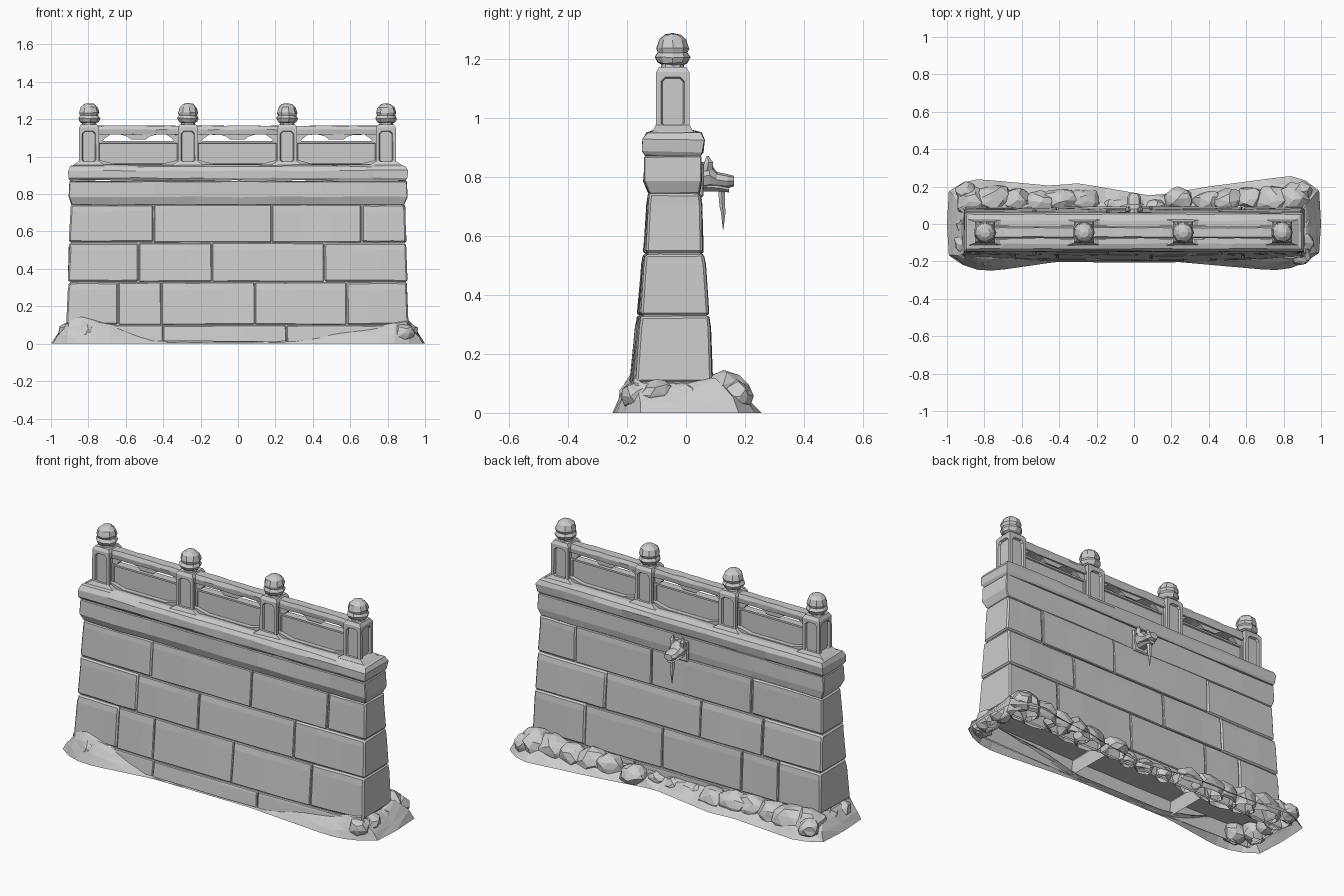
import bpy, bmesh, math, random
from mathutils import Vector

random.seed(4)
if "Cube" in bpy.data.objects:
    bpy.data.objects.remove(bpy.data.objects["Cube"])

stone = bpy.data.materials.new("grey_stone")
stone.use_nodes = True
GREY = (0.6, 0.6, 0.6, 1)
stone.diffuse_color = GREY
stone.node_tree.nodes["Principled BSDF"].inputs["Base Color"].default_value = GREY
CY = -0.045  # centre line of the balustrade


def finish(name, bm, bevel=0.0, recalc=True):
    if recalc:
        bmesh.ops.recalc_face_normals(bm, faces=bm.faces)
    me = bpy.data.meshes.new(name)
    bm.to_mesh(me)
    bm.free()
    me.materials.append(stone)
    ob = bpy.data.objects.new(name, me)
    bpy.context.collection.objects.link(ob)
    if bevel:
        m = ob.modifiers.new("worn_edges", "BEVEL")
        m.width, m.segments, m.angle_limit = bevel, 1, math.radians(40)


def jitter(bm, amount):
    for v in bm.verts:
        v.co += Vector([random.uniform(-amount, amount) for _ in range(3)])


def loft(rings, cuts=0):
    """Stack rectangles (z, x0, x1, y0, y1) into a closed solid."""
    bm = bmesh.new()
    loops = [[bm.verts.new(p) for p in ((x0, y0, z), (x1, y0, z), (x1, y1, z), (x0, y1, z))]
             for z, x0, x1, y0, y1 in rings]
    for a, b in zip(loops, loops[1:]):
        for i in range(4):
            j = (i + 1) % 4
            bm.faces.new((a[i], a[j], b[j], b[i]))
    bm.faces.new(loops[0][::-1])
    bm.faces.new(loops[-1])
    if cuts:
        along = [e for e in bm.edges if abs(e.verts[0].co.x - e.verts[1].co.x) > 0.1]
        bmesh.ops.subdivide_edges(bm, edges=along, cuts=cuts, use_grid_fill=True)
    bmesh.ops.recalc_face_normals(bm, faces=bm.faces)
    return bm


def open_bottom(bm):
    under = [f for f in bm.faces if f.normal.z < -0.9]
    bmesh.ops.delete(bm, geom=under, context="FACES")


def prism(name, outline, y0, y1, bevel=0.0):
    """Extrude an (x, z) outline between two depths."""
    bm = bmesh.new()
    f = bm.faces.new([bm.verts.new((x, y0, z)) for x, z in outline])
    r = bmesh.ops.extrude_face_region(bm, geom=[f])
    bmesh.ops.translate(bm, vec=(0, y1 - y0, 0),
                        verts=[v for v in r["geom"] if isinstance(v, bmesh.types.BMVert)])
    finish(name, bm, bevel)


def lerp(table, t):
    for (a, u), (b, v) in zip(table, table[1:]):
        if t <= b:
            return u + (v - u) * max(0, t - a) / (b - a)
    return table[-1][1]


# Battered wall: stone blocks in courses around a recessed hollow core
levels = [(0.01, 0.92, -0.18, 0.09), (0.10, 0.915, -0.17, 0.088), (0.33, 0.905, -0.15, 0.075),
          (0.54, 0.9, -0.135, 0.056), (0.745, 0.893, -0.122, 0.048)]
joints = [(-0.4, 0.26), (-0.64, -0.41, 0.09, 0.58), (-0.53, -0.14, 0.46), (-0.45, 0.18, 0.66)]


def bow(bm):
    for v in bm.verts:
        if v.co.y < CY:
            v.co.y -= 0.022 * (1 - (v.co.x / 0.93) ** 2) * max(0, 1 - v.co.z / 0.9)


core = loft([(z, -x + 0.01, x - 0.01, y0 + 0.007, y1 - 0.007) for z, x, y0, y1 in levels], 8)
bow(core)
open_bottom(core)
finish("wall_core", core, recalc=False)
GAP = 0.002
for c, cut in enumerate(joints):
    (za, xa, fa, ba), (zb, xb, fb, bb) = levels[c], levels[c + 1]
    for i in range(len(cut) + 1):
        first, last = i == 0, i == len(cut)
        l0, l1 = (-xa, -xb) if first else (cut[i - 1] + GAP,) * 2
        r0, r1 = (xa, xb) if last else (cut[i] - GAP,) * 2
        out = random.uniform(0, 0.004)
        zm = za + (zb - za) * 0.82
        bm = loft([(za + GAP, l0, r0, fa - out, ba + out),
                   (zm, l0 + (l1 - l0) * 0.7, r0 + (r1 - r0) * 0.7,
                    fa + (fb - fa) * 0.7 - out, ba + (bb - ba) * 0.6 + out),
                   (zb - GAP, l1, r1, fb - out, bb + out)], 2)
        bow(bm)
        if c == 0:
            open_bottom(bm)
        jitter(bm, 0.0015)
        for v in bm.verts:
            if abs(v.co.x) > 0.87:
                v.co.x += random.uniform(-0.006, 0.004)
        finish(f"block_{c}_{i}", bm, 0.008 if (first or last) and c else 0.004, recalc=c > 0)

# Corbel course and coping
bm = loft([(0.742, -0.89, 0.89, -0.125, 0.045), (0.785, -0.905, 0.905, -0.143, 0.052),
           (0.87, -0.9, 0.9, -0.141, 0.05)], 7)
jitter(bm, 0.003)
finish("corbel_course", bm, 0.004)
bm = loft([(0.873, -0.897, 0.897, -0.138, 0.05), (0.885, -0.905, 0.905, -0.147, 0.057),
           (0.925, -0.907, 0.907, -0.147, 0.062), (0.948, -0.895, 0.895, -0.132, 0.052),
           (0.958, -0.86, 0.86, -0.105, 0.02)], 9)
jitter(bm, 0.003)
finish("coping", bm)

# Balustrade posts with sunk panels, flared feet and bud finials
posts = [-0.797, -0.268, 0.262, 0.791]
bud = [(0.0, 1.165), (0.04, 1.165), (0.037, 1.18), (0.05, 1.186), (0.06, 1.205), (0.05, 1.22),
       (0.056, 1.235), (0.046, 1.264), (0.027, 1.281), (0.0, 1.286)]
for n, px in enumerate(posts):
    bm = loft([(0.945, px - 0.095, px + 0.095, CY - 0.075, CY + 0.075),
               (0.955, px - 0.085, px + 0.085, CY - 0.068, CY + 0.068),
               (0.975, px - 0.055, px + 0.055, CY - 0.058, CY + 0.058)])
    finish(f"post_foot_{n}", bm)
    bm = loft([(0.95, px - 0.054, px + 0.054, CY - 0.057, CY + 0.057),
               (1.155, px - 0.053, px + 0.053, CY - 0.056, CY + 0.056),
               (1.172, px - 0.043, px + 0.043, CY - 0.046, CY + 0.046)])
    sides = [f for f in bm.faces if abs(f.normal.z) < 0.1]
    bmesh.ops.inset_individual(bm, faces=sides, thickness=0.024)
    corners = list({v for f in sides for v in f.verts})
    bmesh.ops.bevel(bm, geom=corners, offset=0.014, segments=1, affect="VERTICES")
    panels = [f for f in bm.faces if len(f.verts) == 8 and abs(f.normal.z) < 0.1]
    bmesh.ops.inset_individual(bm, faces=panels, thickness=0.005, depth=-0.012)
    finish(f"post_{n}", bm)
    bm = bmesh.new()
    vs = [bm.verts.new((r, 0, z)) for r, z in bud]
    es = [bm.edges.new(p) for p in zip(vs, vs[1:])]
    bmesh.ops.spin(bm, geom=vs + es, axis=(0, 0, 1), cent=(0, 0, 0), angle=math.tau, steps=9)
    bmesh.ops.remove_doubles(bm, verts=bm.verts, dist=0.0005)
    jitter(bm, 0.002)
    bmesh.ops.translate(bm, verts=bm.verts, vec=(px, CY, 0))
    finish(f"finial_{n}", bm)

# Railing bays: panel, ledge, hand rail, corner webs and centre bracket
for n, (a, b) in enumerate(zip(posts, posts[1:])):
    l, r, mid = a + 0.045, b - 0.045, (a + b) / 2
    bm = loft([(0.95, l, r, CY - 0.022, CY + 0.022), (1.083, l, r, CY - 0.022, CY + 0.022)])
    faces = [f for f in bm.faces if abs(f.normal.y) > 0.9]
    bmesh.ops.inset_individual(bm, faces=faces, thickness=0.014)
    bmesh.ops.inset_individual(bm, faces=faces, thickness=0.004, depth=-0.007)
    finish(f"bay_panel_{n}", bm)
    bm = loft([(1.118, l, r, CY - 0.028, CY + 0.028), (1.145, l, r, CY - 0.032, CY + 0.032),
               (1.165, l, r, CY - 0.024, CY + 0.024)], 6)
    jitter(bm, 0.002)
    finish(f"hand_rail_{n}", bm)
    for side, x, d in (("left", l, 1), ("right", r, -1)):
        prism(f"corner_web_{side}_{n}", [(x, 1.08), (x + d * 0.025, 1.08), (x + d * 0.04, 1.098),
                                        (x + d * 0.075, 1.122), (x, 1.122)], CY - 0.015, CY + 0.015)
    prism(f"centre_bracket_{n}", [(mid - 0.11, 1.122), (mid - 0.06, 1.108), (mid - 0.04, 1.092),
                                  (mid + 0.04, 1.092), (mid + 0.06, 1.108), (mid + 0.11, 1.122)],
          CY - 0.018, CY + 0.018)
    prism(f"bay_kerb_{n}", [(l, 0.945), (r, 0.945), (r, 0.985), (r - 0.09, 0.962),
                            (l + 0.09, 0.962), (l, 0.985)], CY - 0.04, CY + 0.04)


# Beast-head water spout on the back
def tube(name, rings, sides=8):
    """Loft ellipses (centre, rx, other radius, axis) along a path."""
    bm = bmesh.new()
    loops = []
    for (x, y, z), rx, rr, axis in rings:
        pts = [(rx * math.cos(math.tau * i / sides), rr * math.sin(math.tau * i / sides))
               for i in range(sides)]
        loops.append([bm.verts.new((x + p, y, z + q) if axis == "y" else (x + p, y + q, z))
                      for p, q in pts])
    for a, b in zip(loops, loops[1:]):
        for i in range(sides):
            bm.faces.new((a[i], a[(i + 1) % sides], b[(i + 1) % sides], b[i]))
    bm.faces.new(loops[0])
    bm.faces.new(loops[-1][::-1])
    finish(name, bm)


prism("spout_plate", [(-0.05, 0.73), (0.05, 0.73), (0.055, 0.85), (-0.055, 0.85)], 0.03, 0.06, 0.006)
tube("spout_head", [((0, 0.04, 0.8), 0.045, 0.05, "y"), ((0, 0.08, 0.805), 0.046, 0.044, "y"),
                    ((0, 0.105, 0.79), 0.036, 0.026, "y"), ((0, 0.14, 0.785), 0.038, 0.024, "y"),
                    ((0, 0.162, 0.785), 0.026, 0.018, "y")])
tube("spout_jaw", [((0, 0.05, 0.766), 0.034, 0.018, "y"), ((0, 0.11, 0.762), 0.031, 0.014, "y"),
                   ((0, 0.145, 0.755), 0.02, 0.009, "y")], 6)
tube("spout_icicle", [((0, 0.12, 0.77), 0.018, 0.014, "z"), ((0, 0.123, 0.7), 0.012, 0.011, "z"),
                      ((0, 0.126, 0.68), 0.009, 0.009, "z"), ((0, 0.126, 0.62), 0.001, 0.001, "z")], 6)
for side, s in (("left", 1), ("right", -1)):
    tube(f"spout_ear_{side}", [((s * 0.026, 0.07, 0.82), 0.02, 0.02, "z"),
                               ((s * 0.034, 0.077, 0.848), 0.014, 0.016, "z"),
                               ((s * 0.03, 0.073, 0.87), 0.004, 0.004, "z")], 5)

# Earth skirt: open shell rising from an irregular outline to the wall
front_depth = [(-1, 0.24), (-0.75, 0.25), (-0.4, 0.2), (0.2, 0.2), (0.75, 0.248), (1, 0.22)]
back_depth = [(-1, 0.25), (-0.9, 0.245), (-0.45, 0.205), (-0.3, 0.218), (0.1, 0.15), (0.4, 0.2),
              (0.88, 0.262), (1, 0.255)]
front_rise = [(-1, 0.1), (-0.85, 0.15), (-0.72, 0.12), (-0.55, 0.06), (-0.35, 0.012), (0.25, 0.012),
              (0.5, 0.07), (0.75, 0.085), (0.9, 0.135), (1, 0.1)]
back_rise = [(-1, 0.11), (-0.8, 0.11), (-0.3, 0.08), (0.3, 0.07), (1, 0.12)]
path = []
steps = [i / 13 for i in range(-13, 14)]
for sign, depth, rise, order in ((-1, front_depth, front_rise, steps), (1, back_depth, back_rise, steps[::-1])):
    for s in order:
        trim = 1 - 0.3 * max(0, (abs(s) - 0.82) / 0.18) ** 2
        path.append((s * 0.99, sign * lerp(depth, s) * trim, lerp(rise, s)))
    path.append((-sign, 0.0, 0.1))
bm = bmesh.new()
loops = []
for t, zf in ((0, 0), (0.25, 0.38), (0.55, 0.72), (0.8, 0.95), (1, 1)):
    loop = []
    for x, y, h in path:
        ix, iy = max(-0.9, min(0.9, x)), max(-0.165, min(0.075, y))
        wob = random.uniform(-0.008, 0.008) if 0 < t < 1 else 0
        loop.append(bm.verts.new((x + (ix - x) * t, y + (iy - y) * t + wob,
                                  max(0, h * zf + wob * (h > 0.03)))))
    loops.append(loop)
for a, b in zip(loops, loops[1:]):
    for i in range(len(a)):
        j = (i + 1) % len(a)
        bm.faces.new((a[i], a[j], b[j], b[i]))
bmesh.ops.triangulate(bm, faces=bm.faces)
finish("earth_skirt", bm, recalc=False)

# Half-buried boulders along the back, at the ends and the front corners
spots = [(x, 0.115 + random.uniform(-0.01, 0.02), random.uniform(0.055, 0.07) + 0.02 * abs(x))
         for x in (-0.87, -0.76, -0.63, -0.5, -0.4, -0.26, 0.24, 0.4, 0.5, 0.62, 0.75, 0.85)]
spots += [(x, 0.09, 0.045) for x in (-0.12, 0.01, 0.12)]
spots += [(s * 0.895, y, r) for s in (-1, 1) for y, r in ((-0.1, 0.062), (0.0, 0.052), (0.17, 0.055))]
spots += [(-0.82, -0.17, 0.06), (0.88, -0.165, 0.055)]
for n, (x, y, r) in enumerate(spots):
    bm = bmesh.new()
    bmesh.ops.create_icosphere(bm, subdivisions=2, radius=r)
    jitter(bm, r * 0.13)
    lift = 0.03 + 0.03 * abs(x)
    stretch = random.uniform(1.1, 1.5) if abs(x) < 0.8 else 1.1
    for v in bm.verts:
        v.co = (x + v.co.x * stretch, y + v.co.y, lift + v.co.z * 0.95)
    cut = bm.verts[:] + bm.edges[:] + bm.faces[:]
    bmesh.ops.bisect_plane(bm, geom=cut, plane_co=(0, 0, 0.004), plane_no=(0, 0, 1), clear_inner=True)
    finish(f"boulder_{n}", bm)
